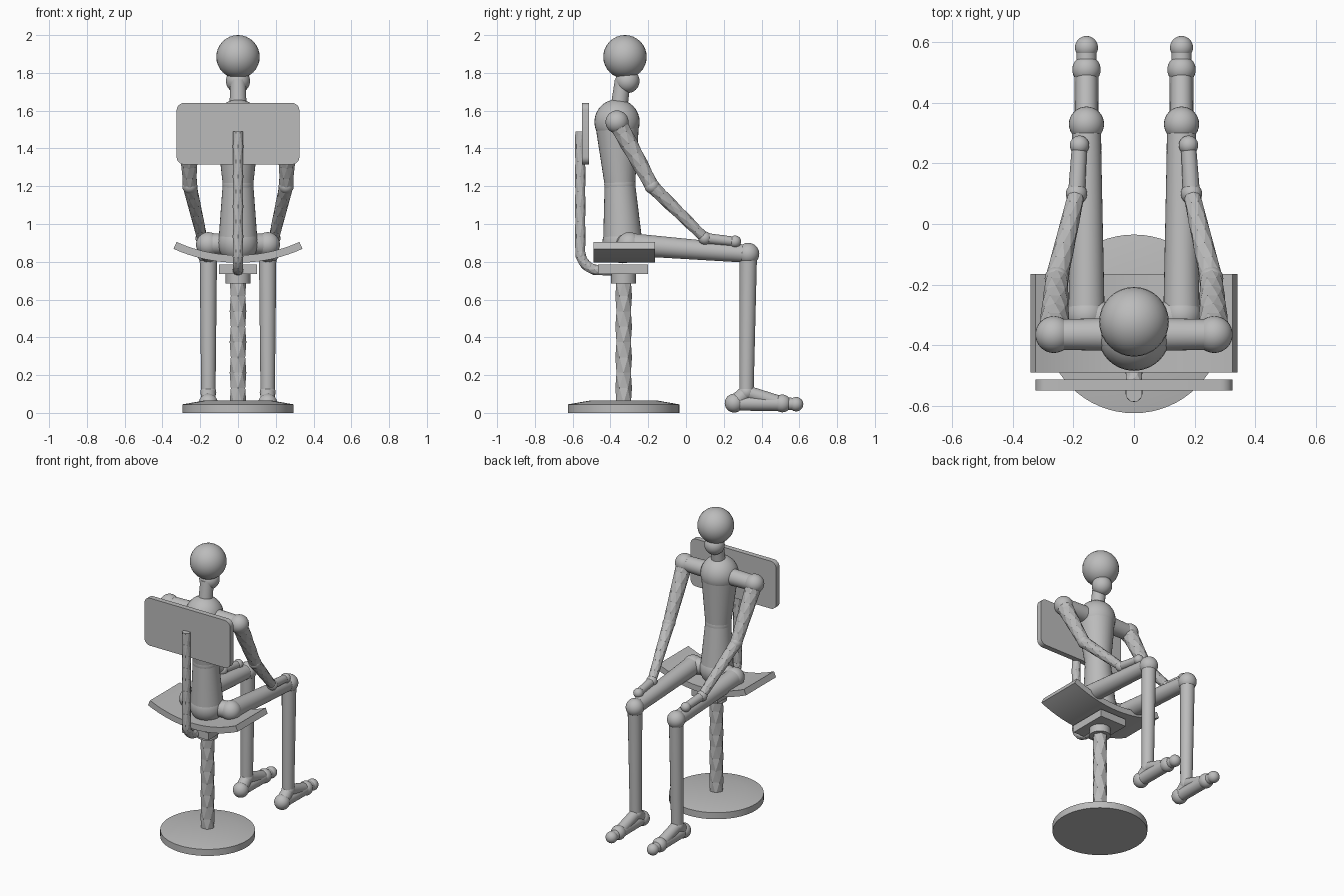
import bpy, bmesh, math
from mathutils import Vector

old = bpy.data.objects.get("Cube")
if old:
    bpy.data.objects.remove(old, do_unlink=True)

grey = bpy.data.materials.new("plain_grey")
grey.use_nodes = True
grey.diffuse_color = (0.5, 0.5, 0.5, 1)
grey.node_tree.nodes["Principled BSDF"].inputs["Base Color"].default_value = (0.5, 0.5, 0.5, 1)


def finish(name, bm, smooth=True):
    bmesh.ops.recalc_face_normals(bm, faces=bm.faces)
    mesh = bpy.data.meshes.new(name)
    bm.to_mesh(mesh)
    bm.free()
    mesh.materials.append(grey)
    obj = bpy.data.objects.new(name, mesh)
    bpy.context.collection.objects.link(obj)
    if smooth:
        bpy.ops.object.select_all(action='DESELECT')
        obj.select_set(True)
        bpy.context.view_layer.objects.active = obj
        bpy.ops.object.shade_smooth_by_angle(angle=math.radians(35))
    return obj


def ball(name, centre, radius):
    bm = bmesh.new()
    bmesh.ops.create_uvsphere(bm, u_segments=32, v_segments=16, radius=radius)
    bmesh.ops.translate(bm, verts=bm.verts, vec=centre)
    return finish(name, bm)


def rod(name, a, b, ra, rb, sides=32):
    """Smooth tapered cylinder between two points."""
    a, b = Vector(a), Vector(b)
    bm = bmesh.new()
    bmesh.ops.create_cone(bm, cap_ends=True, segments=sides, radius1=ra, radius2=rb,
                          depth=(b - a).length)
    turn = (b - a).to_track_quat('Z', 'Y').to_matrix()
    bmesh.ops.rotate(bm, verts=bm.verts, matrix=turn)
    bmesh.ops.translate(bm, verts=bm.verts, vec=(a + b) / 2)
    return finish(name, bm)


def faceted_tube(name, path, ra, rb, sides):
    """Tube of diamond facets: each ring is turned half a step from the last."""
    path = [Vector(p) for p in path]
    last = len(path) - 1
    bm = bmesh.new()
    rings = []
    for i, p in enumerate(path):
        tangent = (path[min(i + 1, last)] - path[max(i - 1, 0)]).normalized()
        u = Vector((1, 0, 0))
        u = (u - tangent * u.dot(tangent)).normalized()
        v = tangent.cross(u)
        r = ra + (rb - ra) * i / last
        angles = [math.tau * (k + (i % 2) / 2) / sides for k in range(sides)]
        rings.append([bm.verts.new(p + (u * math.cos(t) + v * math.sin(t)) * r) for t in angles])
    for i in range(last):
        low, high = rings[i], rings[i + 1]
        for k in range(sides):
            n = (k + 1) % sides
            if i % 2 == 0:
                bm.faces.new((low[k], low[n], high[k]))
                bm.faces.new((low[n], high[n], high[k]))
            else:
                bm.faces.new((low[k], high[n], high[k]))
                bm.faces.new((low[k], low[n], high[n]))
    bm.faces.new(rings[0])
    bm.faces.new(rings[-1])
    return finish(name, bm, smooth=False)


def straight(a, b, steps):
    a, b = Vector(a), Vector(b)
    return [a.lerp(b, i / steps) for i in range(steps + 1)]


def prism(name, outline, depth):
    """Extrude an outline of points along a vector."""
    bm = bmesh.new()
    face = bm.faces.new([bm.verts.new(p) for p in outline])
    made = bmesh.ops.extrude_face_region(bm, geom=[face])["geom"]
    verts = [g for g in made if isinstance(g, bmesh.types.BMVert)]
    bmesh.ops.translate(bm, verts=verts, vec=depth)
    return finish(name, bm)


# Stool base: lathe of a shallow domed disc
axis_y = -0.33
bm = bmesh.new()
rings = []
for r, z in ((0.295, 0), (0.295, 0.045), (0.18, 0.065)):
    rings.append([bm.verts.new((r * math.cos(math.tau * k / 64),
                                axis_y + r * math.sin(math.tau * k / 64), z)) for k in range(64)])
for low, high in zip(rings, rings[1:]):
    for k in range(64):
        n = (k + 1) % 64
        bm.faces.new((low[k], low[n], high[n], high[k]))
bm.faces.new(rings[0])
bm.faces.new(rings[-1])
finish("base_disc", bm)

# Pole, hub and bracket under the seat
faceted_tube("pole", straight((0, axis_y, 0.05), (0, axis_y, 0.7), 8), 0.044, 0.044, 6)
rod("hub", (0, axis_y, 0.685), (0, axis_y, 0.74), 0.066, 0.066)
prism("seat_bracket", [(-0.1, -0.465, 0.735), (0.1, -0.465, 0.735),
                       (0.1, -0.2, 0.735), (-0.1, -0.2, 0.735)], (0, 0, 0.05))

# Curved seat
half, sag, thick, steps = 0.325, 0.07, 0.04, 24
radius = (half ** 2 + sag ** 2) / (2 * sag)
spread = math.asin(half / radius)


def arc(r):
    angles = [spread * (2 * i / steps - 1) for i in range(steps + 1)]
    return [(r * math.sin(t), -0.49, 0.835 + radius - r * math.cos(t)) for t in angles]


prism("seat", arc(radius) + arc(radius + thick)[::-1], (0, 0.325, 0))

# Bent back support
bend = [(0, -0.46 - 0.1 * math.sin(t), 0.855 - 0.1 * math.cos(t))
        for t in (math.pi / 2 * i / 6 for i in range(6))]
faceted_tube("back_support", [(0, -0.38, 0.755)] + bend
             + straight((0, -0.56, 0.855), (0, -0.56, 1.49), 8), 0.028, 0.028, 8)

# Backrest with rounded corners
outline = []
for quarter, (sx, sz) in enumerate(((1, 1), (-1, 1), (-1, -1), (1, -1))):
    for i in range(7):
        t = math.pi / 2 * (quarter + i / 6)
        outline.append((sx * 0.285 + 0.04 * math.cos(t), -0.55,
                        1.478 + sz * 0.123 + 0.04 * math.sin(t)))
prism("backrest", outline, (0, 0.036, 0))

# Head, neck and torso
chest, waist, pelvis = (0, -0.365, 1.54), (0, -0.35, 1.21), (0, -0.335, 0.9)
ball("head", (0, -0.323, 1.885), 0.115)
ball("jaw", (0, -0.31, 1.757), 0.064)
rod("neck", chest, (0, -0.335, 1.76), 0.046, 0.042)
ball("chest", chest, 0.12)
rod("upper_torso", waist, chest, 0.081, 0.117)
ball("waist", waist, 0.083)
rod("lower_torso", pelvis, waist, 0.104, 0.081)
ball("pelvis", pelvis, 0.108)

# Limbs, built once for each side
for side, s in (("left", 1), ("right", -1)):
    shoulder, elbow = (s * 0.265, -0.365, 1.54), (s * 0.255, -0.18, 1.2)
    wrist, hand = (s * 0.19, 0.1, 0.925), (s * 0.18, 0.26, 0.907)
    hip, knee = (s * 0.157, -0.3, 0.892), (s * 0.157, 0.33, 0.842)
    ankle, heel = (s * 0.157, 0.32, 0.11), (s * 0.157, 0.255, 0.052)
    foot_ball, toe = (s * 0.157, 0.51, 0.05), (s * 0.157, 0.583, 0.046)

    rod(side + "_shoulder_bar", chest, shoulder, 0.056, 0.05)
    ball(side + "_shoulder", shoulder, 0.061)
    faceted_tube(side + "_upper_arm", straight(shoulder, elbow, 6), 0.052, 0.038, 8)
    ball(side + "_elbow", elbow, 0.04)
    faceted_tube(side + "_forearm", straight(elbow, wrist, 6), 0.038, 0.028, 8)
    ball(side + "_wrist", wrist, 0.035)
    rod(side + "_palm", wrist, hand, 0.028, 0.025)
    ball(side + "_hand", hand, 0.032)

    rod(side + "_hip_bar", pelvis, hip, 0.055, 0.055)
    ball(side + "_hip", hip, 0.065)
    rod(side + "_thigh", hip, knee, 0.06, 0.047)
    ball(side + "_knee", knee, 0.058)
    rod(side + "_shin", knee, ankle, 0.046, 0.038)
    ball(side + "_ankle", ankle, 0.042)
    rod(side + "_heel_bar", ankle, heel, 0.038, 0.04)
    ball(side + "_heel", heel, 0.05)
    rod(side + "_instep", ankle, foot_ball, 0.036, 0.036)
    rod(side + "_sole", heel, foot_ball, 0.04, 0.04)
    ball(side + "_foot_ball", foot_ball, 0.047)
    rod(side + "_toe_bar", foot_ball, toe, 0.034, 0.032)
    ball(side + "_toe", toe, 0.038)
